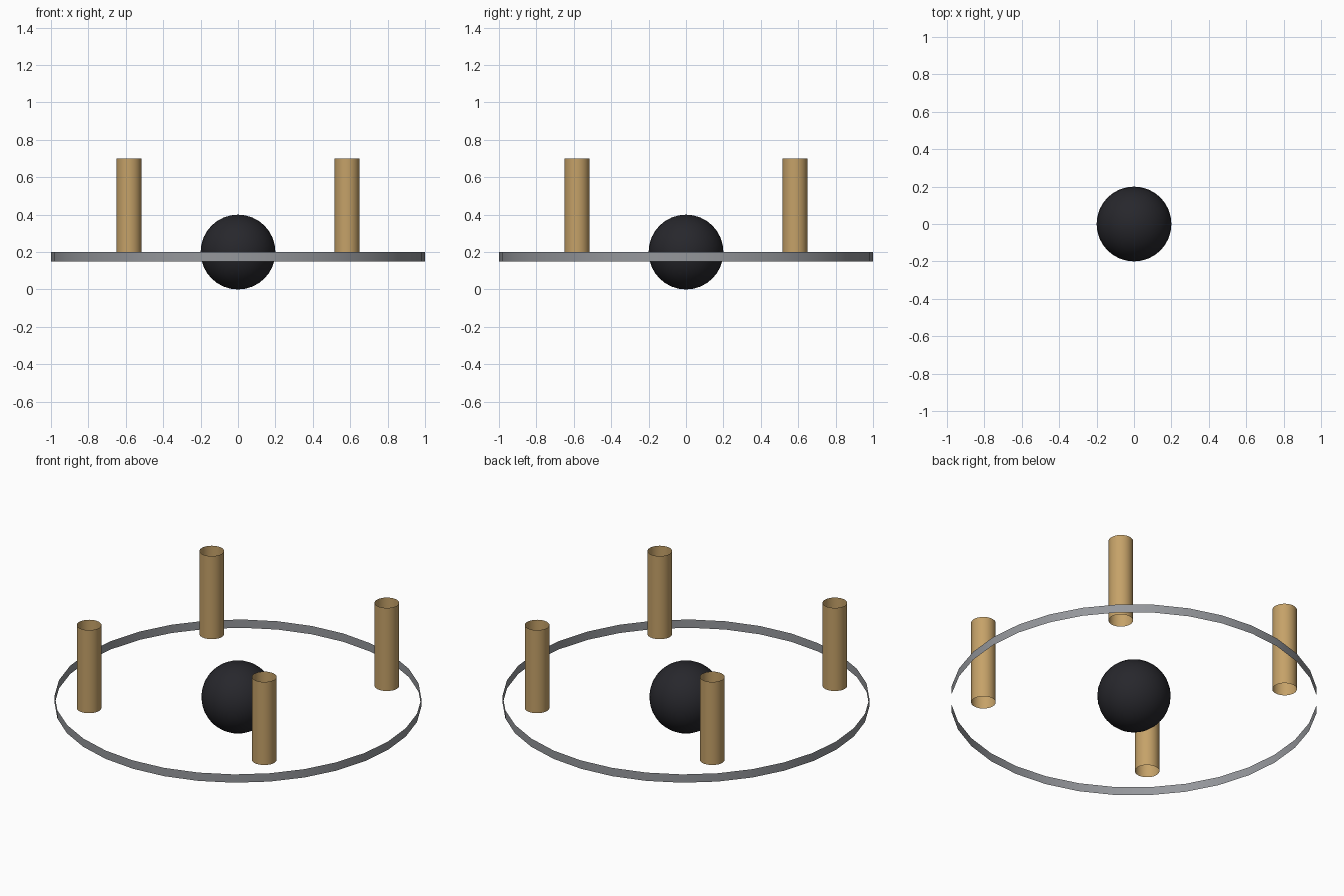
import bpy

if "Cube" in bpy.data.objects:
    bpy.data.objects.remove(bpy.data.objects["Cube"])


def material(name, color):
    m = bpy.data.materials.new(name)
    m.diffuse_color = (*color, 1)
    m.use_nodes = True
    m.node_tree.nodes["Principled BSDF"].inputs["Base Color"].default_value = m.diffuse_color
    return m


def finish(name, mat=None):
    obj = bpy.context.object
    obj.name = name
    if mat:
        obj.data.materials.append(mat)
    bpy.ops.object.shade_smooth_by_angle()


def open_tube(name, radius, z0, z1, x=0, y=0, sides=32, mat=None):
    bpy.ops.mesh.primitive_cylinder_add(
        vertices=sides, radius=radius, depth=z1 - z0,
        end_fill_type='NOTHING', location=(x, y, (z0 + z1) / 2))
    finish(name, mat)


wood = material("wood", (0.56, 0.36, 0.14))
black = material("black", (0.02, 0.02, 0.025))
steel = material("steel", (0.3, 0.31, 0.33))

# Thin outer band, open above and below
open_tube("outer_band", 1.0, 0.15, 0.2, mat=steel)

# Four open-ended posts on the diagonals
for sx, side in ((-1, "left"), (1, "right")):
    for sy, end in ((-1, "front"), (1, "back")):
        open_tube(f"{end}_{side}_post", 0.067, 0.2, 0.7,
                  0.583 * sx, 0.583 * sy, mat=wood)

# Central ball
bpy.ops.mesh.primitive_uv_sphere_add(
    segments=32, ring_count=16, radius=0.2, location=(0, 0, 0.2))
finish("center_ball", black)
